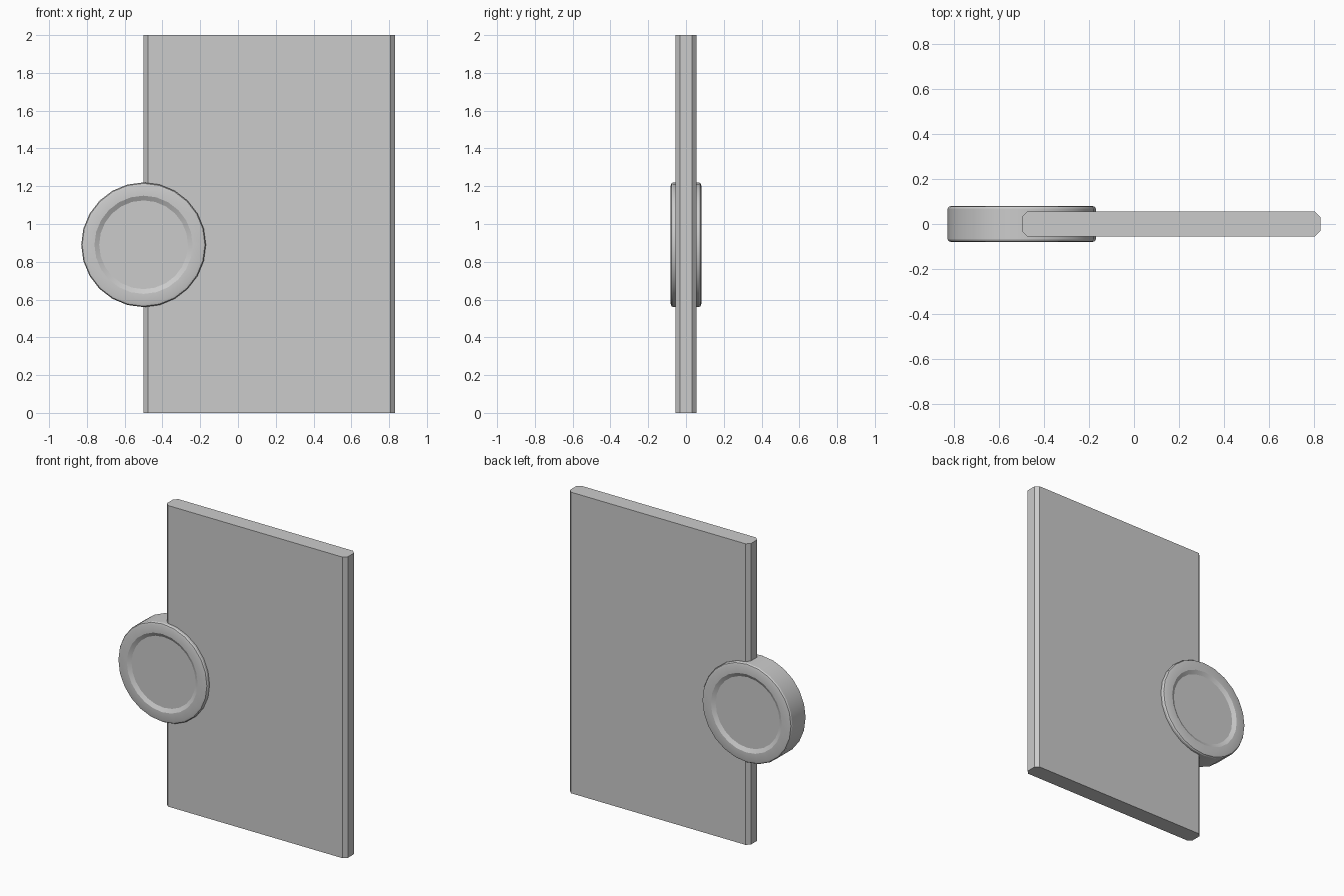
import bpy, bmesh
from math import sin, cos, pi

if "Cube" in bpy.data.objects:
    bpy.data.objects.remove(bpy.data.objects["Cube"])


def make_object(name, bm, smooth=False):
    bmesh.ops.recalc_face_normals(bm, faces=bm.faces)
    mesh = bpy.data.meshes.new(name)
    bm.to_mesh(mesh)
    bm.free()
    obj = bpy.data.objects.new(name, mesh)
    bpy.context.collection.objects.link(obj)
    if smooth:
        bpy.context.view_layer.objects.active = obj
        obj.select_set(True)
        bpy.ops.object.shade_smooth_by_angle(angle=0.5)
        obj.select_set(False)
    return obj


def bridge(bm, rings):
    """Skin a stack of vertex rings and cap both ends."""
    for a, b in zip(rings, rings[1:]):
        for i in range(len(a)):
            j = (i + 1) % len(a)
            bm.faces.new((a[i], a[j], b[j], b[i]))
    bm.faces.new(rings[0])
    bm.faces.new(rings[-1])


# Door panel: chamfered outline extruded upward
X0, X1, Y, C = -0.5, 0.83, 0.055, 0.023
outline = [(X0, -Y + C), (X0 + C, -Y), (X1 - C, -Y), (X1, -Y + C),
           (X1, Y - C), (X1 - C, Y), (X0 + C, Y), (X0, Y - C)]
bm = bmesh.new()
bridge(bm, [[bm.verts.new((x, y, z)) for x, y in outline] for z in (0, 2)])
make_object("panel", bm)

# Round knob: mirrored profile (radius, y) with bevelled rim and recessed faces
SIDES, CX, CZ = 24, -0.5, 0.89
half = [(0.235, 0.067), (0.26, 0.081), (0.312, 0.081), (0.325, 0.077), (0.33, 0.069)]
profile = half + [(r, -y) for r, y in reversed(half)]
bm = bmesh.new()
bridge(bm, [[bm.verts.new((CX + r * cos(2 * pi * i / SIDES), y,
                           CZ + r * sin(2 * pi * i / SIDES)))
             for i in range(SIDES)] for r, y in profile])
make_object("round_knob", bm, smooth=True)
